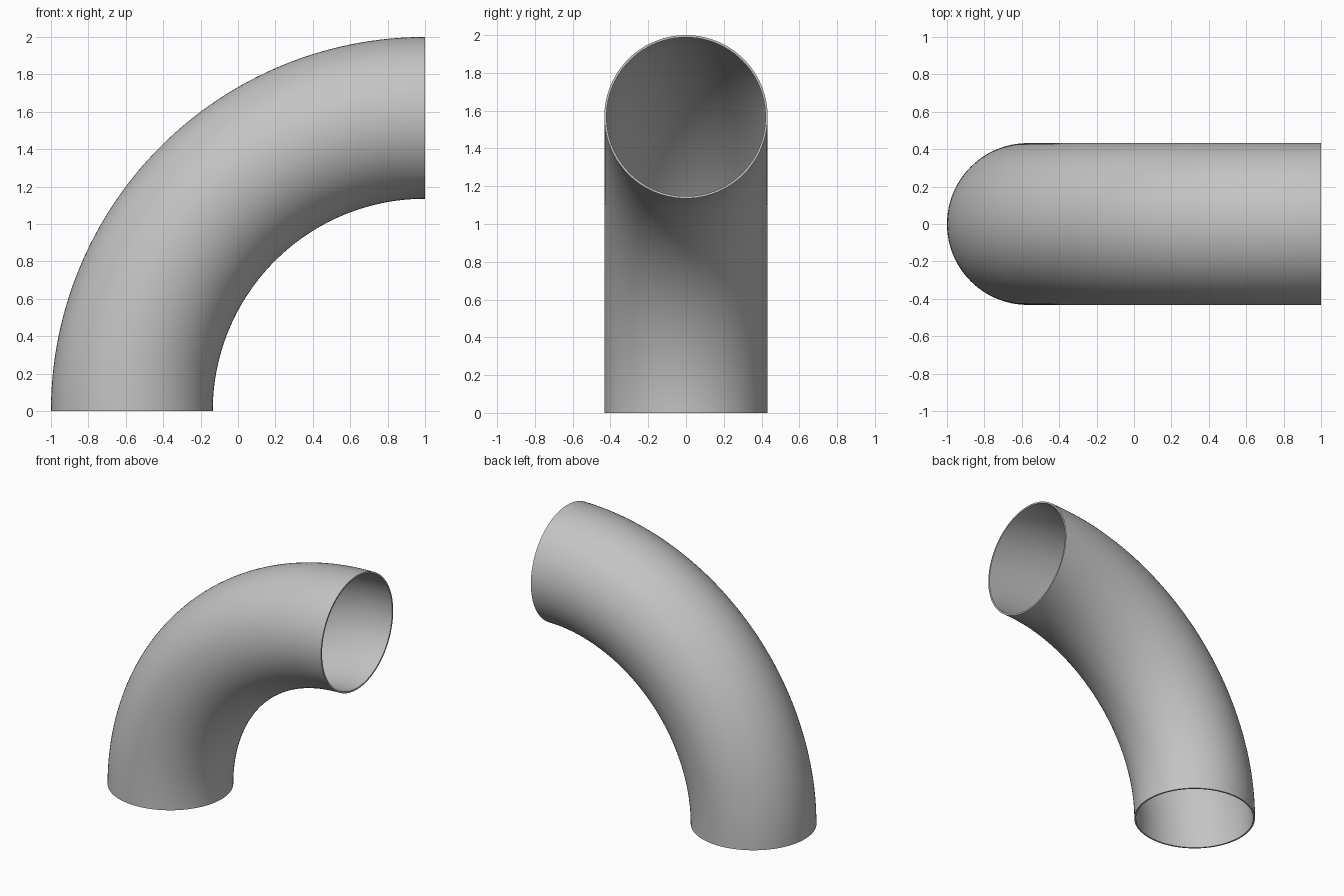
import bpy
import bmesh
from math import sin, cos, pi, radians
from mathutils import Vector

cube = bpy.data.objects.get("Cube")
if cube:
    bpy.data.objects.remove(cube, do_unlink=True)

BEND = 1.5675      # bend radius of the centreline
OUTER = 0.4325     # outside radius of the pipe
WALL = 0.012       # wall thickness
SIDES = 96         # around the pipe
STEPS = 64         # along the bend

# Plain grey metal
steel = bpy.data.materials.new("grey_steel")
steel.use_nodes = True
grey = (0.55, 0.55, 0.55, 1)
steel.diffuse_color = grey
steel.node_tree.nodes["Principled BSDF"].inputs["Base Color"].default_value = grey

bm = bmesh.new()


def ring(radius, turn):
    """Circle of vertices on the bend, turned up from the foot."""
    verts = []
    for i in range(SIDES):
        a = 2 * pi * i / SIDES
        reach = BEND + radius * cos(a)
        verts.append(bm.verts.new(Vector((1 - reach * cos(turn), radius * sin(a), reach * sin(turn)))))
    return verts


def bridge(r1, r2):
    for i in range(SIDES):
        j = (i + 1) % SIDES
        bm.faces.new((r1[i], r1[j], r2[j], r2[i]))


# Outside and bore walls, joined by flat rims at both ends
turns = [pi / 2 * k / STEPS for k in range(STEPS + 1)]
outside = [ring(OUTER, t) for t in turns]
bore = [ring(OUTER - WALL, t) for t in turns]
loop = outside + bore[::-1]
for r1, r2 in zip(loop, loop[1:] + loop[:1]):
    bridge(r1, r2)
bmesh.ops.recalc_face_normals(bm, faces=bm.faces)

mesh = bpy.data.meshes.new("pipe_elbow")
bm.to_mesh(mesh)
bm.free()
mesh.materials.append(steel)
elbow = bpy.data.objects.new("pipe_elbow", mesh)
bpy.context.collection.objects.link(elbow)

# Smooth walls with crisp rims
bpy.ops.object.select_all(action="DESELECT")
elbow.select_set(True)
bpy.context.view_layer.objects.active = elbow
bpy.ops.object.shade_smooth_by_angle(angle=radians(30))
